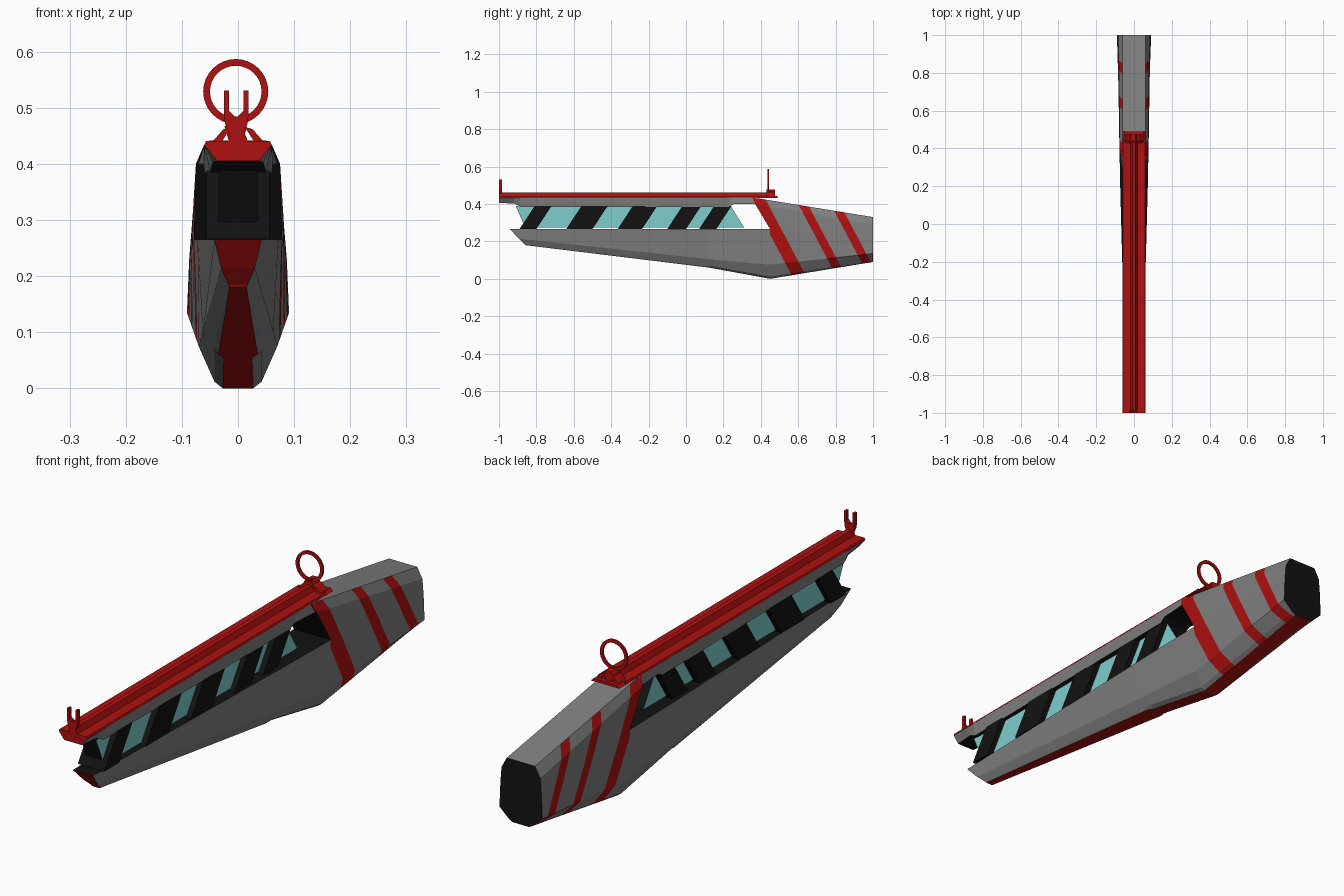
import bpy, bmesh, math
from mathutils import Vector

if "Cube" in bpy.data.objects:
    bpy.data.objects.remove(bpy.data.objects["Cube"])


def material(name, r, g, b):
    m = bpy.data.materials.new(name)
    m.diffuse_color = (r, g, b, 1)
    m.use_nodes = True
    m.node_tree.nodes["Principled BSDF"].inputs["Base Color"].default_value = m.diffuse_color
    return m


GRAY, RED, BLACK, CYAN = range(4)
MATS = [material("gunmetal gray", .215, .215, .215), material("deep red", .43, .005, .005),
        material("black", .006, .006, .006), material("pale cyan", .21, .62, .61)]


def finish(bm, name):
    bmesh.ops.recalc_face_normals(bm, faces=bm.faces)
    me = bpy.data.meshes.new(name)
    bm.to_mesh(me)
    bm.free()
    for m in MATS:
        me.materials.append(m)
    ob = bpy.data.objects.new(name, me)
    bpy.context.collection.objects.link(ob)
    return ob


def loft(sections, side, top, bottom, front, back):
    """Skin mirrored half sections (bottom to top); colours given per side."""
    bm = bmesh.new()
    n = len(sections[0])
    rings = [[bm.verts.new(p) for p in s] +
             [bm.verts.new((-x, y, z)) for x, y, z in reversed(s)] for s in sections]
    for a, b in zip(rings, rings[1:]):
        for i in range(2 * n):
            j = (i + 1) % (2 * n)
            f = bm.faces.new((a[i], a[j], b[j], b[i]))
            f.material_index = top if i == n - 1 else bottom if j == 0 else side
    for ring, mat in ((rings[0], front), (rings[-1], back)):
        for i in range(n - 1):
            f = bm.faces.new((ring[i], ring[i + 1], ring[-2 - i], ring[-1 - i]))
            f.material_index = mat
    return bm


def prism(name, outline, lo, hi, axis, mat, end_mat=None):
    """Extrude a 2D outline along x (outline is y,z) or y (outline is x,z)."""
    bm = bmesh.new()

    def at(p, d):
        return (d, p[0], p[1]) if axis == "x" else (p[0], d, p[1])
    a = [bm.verts.new(at(p, lo)) for p in outline]
    b = [bm.verts.new(at(p, hi)) for p in outline]
    n = len(a)
    for i in range(n):
        f = bm.faces.new((a[i], a[(i + 1) % n], b[(i + 1) % n], b[i]))
        f.material_index = mat if end_mat is None else end_mat
    for ring in (a, b):
        bm.faces.new(ring).material_index = mat
    return finish(bm, name)


def mirrored(half, cx=0):
    return [(cx + x, z) for x, z in half] + [(cx - x, z) for x, z in reversed(half)]


# Lower fore body with red keel and nose
lower = [
    [(.015, -.86, .18), (.017, -.863, .185), (.03, -.895, .215), (.042, -.94, .265)],
    [(.035, .12, .06), (.042, .12, .07), (.062, .12, .105), (.071, .12, .265)],
    [(.025, .15, .055), (.042, .15, .066), (.063, .15, .102), (.072, .15, .265)],
    [(.027, .45, 0), (.042, .45, .012), (.07, .45, .075), (.078, .45, .265)]]
finish(loft(lower, GRAY, BLACK, RED, RED, BLACK), "lower_body")

# Rear body, sliced along the slanted stripe edges
rear = [
    lower[-1] + [(.075, .37, .40), (.06, .355, .435)],
    [(.035, 1, .09), (.05, 1, .098), (.091, 1, .135), (.087, 1, .23),
     (.082, 1, .29), (.06, 1, .33)]]
bm = loft(rear, GRAY, GRAY, RED, BLACK, BLACK)
SLOPE = .53
stripes = [(.575, .65), (.812, .862), (.985, 1.035)]
for c in [c for s in stripes for c in s]:
    bmesh.ops.bisect_plane(bm, geom=bm.verts[:] + bm.edges[:] + bm.faces[:], dist=1e-5,
                           plane_co=(0, c, 0), plane_no=Vector((0, 1, SLOPE)))
for f in bm.faces:
    p = f.calc_center_median()
    if f.material_index == GRAY and abs(p.x) > .01:
        if any(a < p.y + SLOPE * p.z < b for a, b in stripes):
            f.material_index = RED
finish(bm, "rear_body")

# Upper bar over the window
bar = [(-1, .037, .405), (-.92, .045, .403), (-.885, .05, .385), (.23, .06, .385),
       (.255, .062, .40), (.38, .07, .40)]
finish(loft([[(w, y, z), (.06, y, .434)] for y, w, z in bar],
            GRAY, RED, BLACK, RED, BLACK), "upper_bar")

# Red top rail: base plate, central ridge and edge lips
prism("rail_plate", mirrored([(.06, .433), (.057, .441)]), -1, .45, "y", RED)
prism("rail_ridge", mirrored([(.018, .44), (.009, .462)]), -1, .47, "y", RED)

# Front sight fork
prism("front_sight", mirrored([(.007, .44), (.02, .472), (.022, .49), (.022, .531),
                               (.013, .531), (.013, .495), (.003, .485)], -.003),
      -1, -.985, "y", RED)

# Rear sight mount with splayed legs
prism("sight_mount", mirrored([(.06, .432), (.05, .442)]), .44, .49, "y", RED)
for s in (-1, 1):
    prism("mount_leg", [(s * .047, .438), (s * .026, .462), (s * .012, .466), (s * .03, .438)],
          .43, .475, "y", RED)
prism("mount_post", mirrored([(.012, .44), (.02, .466), (.012, .478)], -.004), .43, .475, "y", RED)

# Ring sight
bm = bmesh.new()
N = 32
loops = [[bm.verts.new((-.004 + r * math.cos(2 * math.pi * i / N), y,
                        .529 + r * math.sin(2 * math.pi * i / N))) for i in range(N)]
         for r, y in ((.058, .437), (.058, .445), (.046, .445), (.046, .437))]
for k in range(4):
    a, b = loops[k], loops[(k + 1) % 4]
    for i in range(N):
        bm.faces.new((a[i], a[(i + 1) % N], b[(i + 1) % N], b[i])).material_index = RED
finish(bm, "ring_sight")

# Glowing core with slanted black bands
prism("energy_core", [(-.91, .388), (-.86, .275), (.31, .275), (.24, .388)],
      -.035, .035, "x", CYAN, BLACK)
for y0, y1 in ((-.89, -.80), (-.64, -.50), (-.365, -.235), (-.10, 0), (.07, .162)):
    prism("core_band", [(y0, .266), (y1, .266), (y1 + .08, .388), (y0 + .08, .388)],
          -.056, .056, "x", BLACK)
